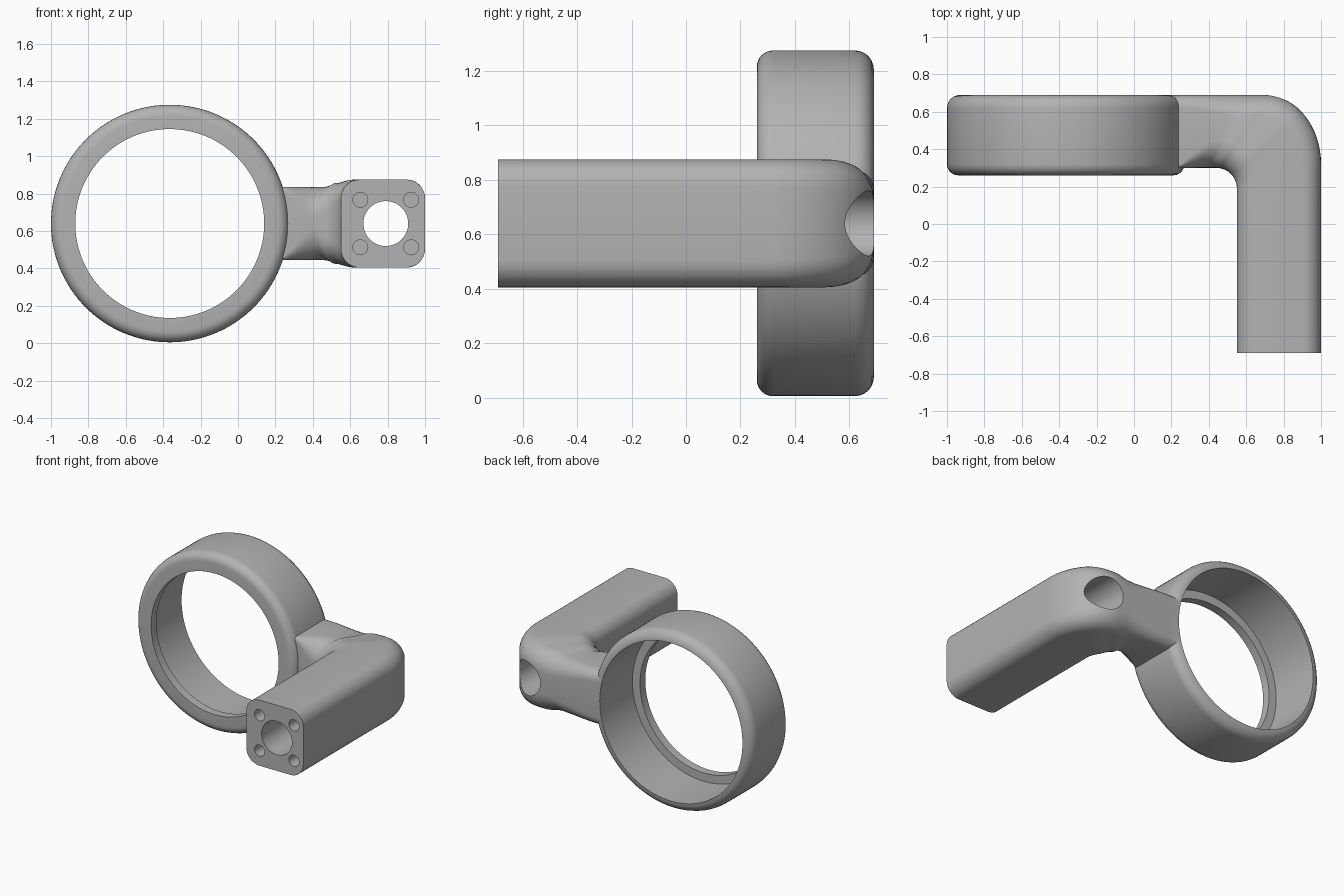
import bpy, bmesh, math
from mathutils import Vector

if "Cube" in bpy.data.objects:
    bpy.data.objects.remove(bpy.data.objects["Cube"])

CX, CZ = -0.365, 0.64        # ring axis
HX = 0.79                    # arm bore axis

grey = bpy.data.materials.new("plain grey")
grey.diffuse_color = (0.45, 0.45, 0.45, 1)
grey.use_nodes = True
grey.node_tree.nodes["Principled BSDF"].inputs["Base Color"].default_value = grey.diffuse_color


def loft(name, loops, cap=True):
    """Skin a list of closed point loops and cap the ends."""
    bm = bmesh.new()
    rows = [[bm.verts.new(p) for p in lp] for lp in loops]
    n = len(rows[0])
    for a, b in zip(rows, rows[1:]):
        for i in range(n):
            j = (i + 1) % n
            bm.faces.new((a[i], a[j], b[j], b[i]))
    if cap:
        bm.faces.new(rows[0])
        bm.faces.new(rows[-1])
    bmesh.ops.recalc_face_normals(bm, faces=bm.faces)
    me = bpy.data.meshes.new(name)
    bm.to_mesh(me)
    bm.free()
    me.materials.append(grey)
    ob = bpy.data.objects.new(name, me)
    bpy.context.collection.objects.link(ob)
    return ob


def turned(name, profile, x, z, n):
    """Solid turned about an axis along y; profile is (radius, y)."""
    return loft(name, [[(x + r * math.cos(2 * math.pi * i / n), y,
                         z + r * math.sin(2 * math.pi * i / n))
                        for i in range(n)] for r, y in profile])


def section(inner, outer, h, r_in, r_out, steps=8):
    """Rounded rectangle spanning inner to outer, with half height h."""
    inner, outer = Vector(inner), Vector(outer)
    w = (outer - inner).length
    d = (outer - inner) / w
    pts = []
    for k, (su, sv, r) in enumerate(((1, 1, r_out), (0, 1, r_in),
                                     (0, -1, r_in), (1, -1, r_out))):
        cu = w - r if su else r
        cv = sv * (h - r)
        for i in range(steps + 1):
            a = math.pi / 2 * (k + i / steps)
            p = inner + d * (cu + r * math.cos(a))
            pts.append((p.x, p.y, CZ + cv + r * math.sin(a)))
    return pts


# ring blank with rounded outer edges
def fillet(r, y, f, a0):
    return [(r + f * math.cos(math.radians(a0 + t)),
             y + f * math.sin(math.radians(a0 + t))) for t in range(0, 91, 15)]


blank = turned("ring_blank",
               fillet(0.575, 0.32, 0.06, -90) + fillet(0.565, 0.62, 0.07, 0),
               CX, CZ, 128)

# bent arm: straight grip, elbow, then a neck reaching into the ring
loops = [section((0.55, y), (1.0, yo), 0.235, 0.1, 0.1)
         for y, yo in ((-0.69, -0.69), (0.05, 0.1))]
for i in range(17):
    t = i / 16
    a = t * math.pi / 2
    s = max(0, (t - 0.5) * 2)
    s = s * s * (3 - 2 * s)
    loops.append(section(
        (0.44 + 0.11 * math.cos(a), 0.19 + 0.11 * math.sin(a)),
        (0.70 + 0.30 * math.cos(a), 0.32 + 0.37 * math.sin(a)),
        0.235 - 0.018 * s, 0.1 + 0.06 * t, 0.1 + 0.03 * t))
for xi, xo, h, ri, ro in ((0.42, 0.63, 0.203, 0.17, 0.13),
                          (0.40, 0.56, 0.196, 0.17, 0.12),
                          (0.36, 0.46, 0.195, 0.13, 0.10),
                          (0.30, 0.36, 0.195, 0.07, 0.08),
                          (0.25, 0.27, 0.195, 0.02, 0.07),
                          (0.15, 0.15, 0.195, 0.02, 0.07)):
    loops.append(section((xi, 0.30), (xo, 0.69), h, ri, ro))
arm = loft("ring_bracket", loops)

# cutters: stepped ring bore, arm bore, four screw holes
cutters = [
    turned("ring_bore_cutter", [(0.505, 0.1), (0.505, 0.32),
                                (0.565, 0.32), (0.565, 0.9)], CX, CZ, 128),
    turned("arm_bore_cutter", [(0.12, -0.9), (0.12, 0.9)], HX, CZ, 48)]
for x in (-0.136, 0.136):
    for z in (-0.127, 0.127):
        cutters.append(turned("screw_hole_cutter", [(0.04, -0.9), (0.04, -0.49)],
                              HX + x, CZ + z, 24))

# join and cut
bpy.context.view_layer.objects.active = arm
arm.select_set(True)
for ob, op in [(blank, 'UNION')] + [(c, 'DIFFERENCE') for c in cutters]:
    m = arm.modifiers.new("cut", 'BOOLEAN')
    m.operation, m.solver, m.object = op, 'EXACT', ob
    bpy.ops.object.modifier_apply(modifier=m.name)
for ob in [blank] + cutters:
    bpy.data.objects.remove(ob)
bpy.ops.object.shade_smooth_by_angle(angle=math.radians(30))
